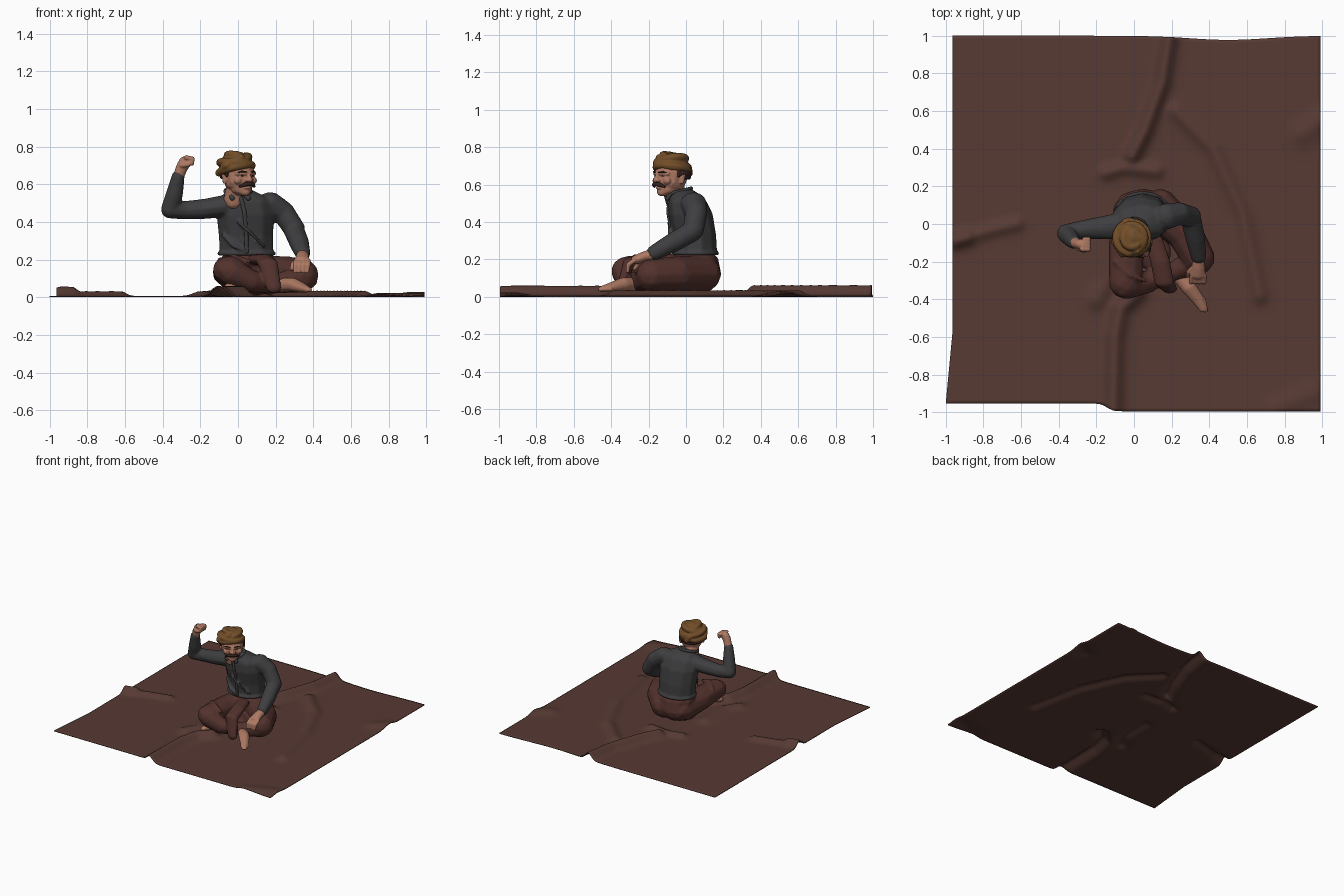
import bpy, bmesh, math
from mathutils import Matrix, Vector


def material(name, rgb):
    m = bpy.data.materials.new(name)
    m.diffuse_color = (*rgb, 1)
    return m


BLANKET = material("blanket brown", (0.095, 0.042, 0.033))
TROUSER = material("trouser maroon", (0.088, 0.032, 0.026))
SHIRT = material("shirt charcoal", (0.048, 0.047, 0.050))
SKIN = material("skin", (0.42, 0.19, 0.125))
CLOTH = material("head wrap ochre", (0.17, 0.077, 0.022))
HAIR = material("dark hair", (0.035, 0.016, 0.012))


def finish(ob, mat):
    """Bake the modifiers, set the colour and smooth shading."""
    dg = bpy.context.evaluated_depsgraph_get()
    me = bpy.data.meshes.new_from_object(ob.evaluated_get(dg))
    ob.modifiers.clear()
    ob.data = me
    me.materials.clear()
    me.materials.append(mat)
    for p in me.polygons:
        p.material_index = 0
        p.use_smooth = True


def sculpt(name, mat, chains, voxel=0.008, smooth=4, frame=Matrix()):
    """Fuse chains of ellipsoids (x, y, z, rx[, ry, rz]) into one soft form."""
    bm = bmesh.new()
    for chain in chains:
        pts = [p if len(p) == 6 else (*p, p[3], p[3]) for p in chain]
        balls = [pts[0]]
        for a, b in zip(pts, pts[1:]):
            gap = (Vector(b[:3]) - Vector(a[:3])).length
            n = max(2, min(12, int(gap / (0.3 * min(a[3:] + b[3:]))) + 1))
            for i in range(1, n + 1):
                balls.append(tuple(u + (v - u) * i / n for u, v in zip(a, b)))
        for b in balls:
            bmesh.ops.create_icosphere(bm, subdivisions=2, radius=1, matrix=frame @
                                       Matrix.Translation(b[:3]) @ Matrix.Diagonal((*b[3:], 1)))
    me = bpy.data.meshes.new(name)
    bm.to_mesh(me)
    bm.free()
    ob = bpy.data.objects.new(name, me)
    bpy.context.collection.objects.link(ob)
    r = ob.modifiers.new("fuse", 'REMESH')
    r.mode = 'VOXEL'
    r.voxel_size = voxel
    s = ob.modifiers.new("soften", 'SMOOTH')
    s.iterations = smooth
    finish(ob, mat)
    return ob


def loop(cx, cy, cz, rx, ry, r, tilt_x=0, tilt_y=0, a0=0, a1=360):
    """A ring-shaped chain, tilted along x and y."""
    out = []
    for i in range(25):
        a = math.radians(a0 + (a1 - a0) * i / 24)
        x, y = rx * math.cos(a), ry * math.sin(a)
        out.append((cx + x, cy + y, cz + tilt_x * x + tilt_y * y, r))
    return out


# Blanket with raised folds: (height, width, path)
FOLDS = [
    (0.055, 0.040, [(0.19, 1.0), (0.15, 0.75), (0.06, 0.5), (-0.01, 0.36)]),
    (0.030, 0.035, [(-0.15, 0.27), (-0.05, 0.30), (0.12, 0.28)]),
    (0.052, 0.045, [(-0.11, -1.0), (-0.10, -0.6), (-0.07, -0.45), (0.02, -0.36)]),
    (0.025, 0.050, [(-0.2, -0.4), (-0.14, -0.3), (-0.14, -0.05)]),
    (0.050, 0.040, [(-0.95, -0.09), (-0.88, -0.07)]),
    (0.025, 0.035, [(-0.88, -0.07), (-0.75, -0.03), (-0.62, 0.0)]),
    (0.028, 0.040, [(0.22, 0.6), (0.42, 0.4), (0.58, 0.05), (0.67, -0.38)]),
    (0.020, 0.060, [(0.99, 0.55), (0.9, 0.48)]),
    (0.015, 0.060, [(0.95, -0.9), (0.75, -0.98)]),
]


def path_distance(p, path):
    best = 9
    for a, b in zip(path, path[1:]):
        a, b = Vector(a), Vector(b)
        t = max(0, min(1, (p - a).dot(b - a) / (b - a).length_squared))
        best = min(best, (p - a - (b - a) * t).length)
    return best


bm = bmesh.new()
bmesh.ops.create_grid(bm, x_segments=110, y_segments=110, size=1)
for v in bm.verts:
    u, w = v.co.x, v.co.y
    left = -0.963 - 0.037 * max(0, -w - 0.6) / 0.4
    front = -0.995 + 0.042 / (1 + math.exp((u + 0.14) * 60))
    back = 1.0 - 0.022 * math.exp(-((u - 0.5) / 0.3) ** 2)
    x = left + (0.99 - left) * (u + 1) / 2
    y = front + (back - front) * (w + 1) / 2
    p = Vector((x, y))
    z = max(h * math.exp(-(path_distance(p, path) / wd) ** 2) for h, wd, path in FOLDS)
    v.co = (x, y, z + 0.007)
me = bpy.data.meshes.new("blanket")
bm.to_mesh(me)
bm.free()
blanket = bpy.data.objects.new("blanket", me)
bpy.context.collection.objects.link(blanket)
sol = blanket.modifiers.new("thickness", 'SOLIDIFY')
sol.thickness = 0.007
finish(blanket, BLANKET)

# Trousers: hips, raised left leg, folded right leg, hanging cloth between
sculpt("trousers", TROUSER, [
    [(0.05, 0.06, 0.12, .15, .13, .105), (0.05, 0.05, 0.20, .15, .125, .05)],
    [(0.00, 0.05, 0.12, .115, .13, .10), (-0.04, -0.12, 0.135, .098, .1, .085),
     (-0.045, -0.30, 0.145, .092, .10, .075)],
    [(-0.03, -0.32, 0.13, .08, .08, .075), (0.07, -0.31, 0.085, .06, .06, .06),
     (0.17, -0.25, 0.07, .05)],
    [(0.14, 0.07, 0.12, .10, .12, .105), (0.27, -0.05, 0.12, .098, .1, .098),
     (0.34, -0.18, 0.115, .09, .09, .09)],
    [(0.34, -0.19, 0.10, .075), (0.22, -0.25, 0.075, .055)],
    [(0.10, -0.08, 0.20, .055, .03, .03), (0.14, -0.2, 0.2, .055, .03, .03),
     (0.16, -0.31, 0.175, .055, .03, .035), (0.19, -0.345, 0.05, .042, .025, .03)],
    [(0.0, 0.0, 0.06, .08, .1, .055), (0.1, -0.15, 0.06, .1, .1, .05)],
    # cloth creases
    [(-0.10, -0.2, 0.2, .012), (-0.02, -0.27, 0.217, .014), (0.06, -0.3, 0.19, .012)],
    [(0.22, 0.0, 0.205, .013), (0.32, -0.1, 0.195, .014), (0.39, -0.17, 0.165, .012)],
])

# Shirt: torso, raised arm, resting arm
sculpt("shirt", SHIRT, [
    [(0.045, 0.05, 0.25, .15, .118, .05), (0.042, 0.045, 0.33, .152, .118, .06),
     (0.04, 0.025, 0.44, .162, .12, .06), (0.035, 0.01, 0.50, .15, .105, .055),
     (0.015, -0.01, 0.545, .09, .075, .035)],
    [(-0.07, -0.01, 0.485, .075, .075, .06), (-0.17, -0.02, 0.47, .06, .062, .055),
     (-0.28, -0.03, 0.462, .05), (-0.36, -0.05, 0.468, .051)],
    [(-0.36, -0.05, 0.47, .05), (-0.337, -0.075, 0.55, .047), (-0.318, -0.098, 0.64, .036)],
    [(0.17, 0.04, 0.50, .07, .072, .06), (0.24, 0.055, 0.45, .062), (0.30, 0.04, 0.36, .058)],
    [(0.30, 0.035, 0.35, .056), (0.325, -0.07, 0.29, .054), (0.343, -0.17, 0.235, .043)],
    # creases and hem
    [(0.0, -0.095, 0.40, .008), (0.08, -0.09, 0.33, .010), (0.14, -0.06, 0.27, .008)],
    [(-0.08, -0.03, 0.33, .010), (-0.02, -0.07, 0.27, .012), (0.04, -0.075, 0.25, .008)],
    loop(0.045, 0.05, 0.232, 0.145, 0.115, 0.012),
])

# Shirt collar and front placket
sculpt("collar", SHIRT, [
    loop(0.0, -0.035, 0.563, 0.068, 0.062, 0.012, 0.0, 0.25, -50, 230),
    [(0.035, -0.085, 0.55, .014, .012, .014), (0.055, -0.10, 0.525, .016, .010, .014)],
    [(-0.035, -0.085, 0.55, .014, .012, .014), (-0.03, -0.105, 0.525, .016, .010, .014)],
], voxel=0.006, smooth=2)
sculpt("placket", SHIRT, [
    [(0.015, -0.093, 0.53, .014, .008, .01), (0.035, -0.098, 0.45, .014, .008, .01),
     (0.043, -0.08, 0.34, .014, .008, .01), (0.045, -0.072, 0.24, .014, .008, .01)],
], voxel=0.006, smooth=2)

# Raised fist
sculpt("raised_fist", SKIN, [
    [(-0.32, -0.095, 0.63, .030), (-0.30, -0.105, 0.685, .033, .028, .03),
     (-0.28, -0.108, 0.72, .036, .028, .03)],
    [(-0.30, -0.13, 0.70, .013), (-0.265, -0.14, 0.705, .014), (-0.25, -0.132, 0.72, .012)],
] + [[(-0.275 + .004 * i, -0.135 + .018 * i, 0.742 - .002 * i, .013),
      (-0.242, -0.135 + .018 * i, 0.735, .013),
      (-0.245, -0.135 + .018 * i, 0.71, .012)] for i in range(4)],
    voxel=0.005, smooth=3)

# Resting hand
sculpt("resting_hand", SKIN, [
    [(0.343, -0.18, 0.225, .033), (0.342, -0.225, 0.215, .036, .035, .026),
     (0.34, -0.265, 0.198, .042, .03, .024)],
    [(0.32, -0.23, 0.2, .018), (0.292, -0.255, 0.175, .014), (0.285, -0.275, 0.15, .011)],
] + [[(0.308 + .022 * i, -0.275, 0.195, .013), (0.304 + .023 * i, -0.308, 0.172, .013),
      (0.302 + .022 * i, -0.312, 0.135, .010)] for i in range(4)],
    voxel=0.005, smooth=3)

# Bare feet
sculpt("front_foot", SKIN, [
    [(0.235, -0.275, 0.065, .038), (0.29, -0.335, 0.066, .042, .042, .038),
     (0.34, -0.40, 0.05, .034, .034, .026), (0.365, -0.445, 0.042, .024, .024, .017)],
] + [[(0.345 + .009 * i, -0.425 + .008 * i, 0.042, .011),
      (0.358 + .009 * i, -0.455 - .007 * i + .006 * i * i * .3, 0.038, .0095)] for i in range(4)],
    voxel=0.005, smooth=3)
sculpt("tucked_foot", SKIN, [
    [(0.03, -0.30, 0.06, .035), (-0.03, -0.325, 0.06, .03, .04, .032),
     (-0.06, -0.36, 0.045, .022, .025, .02)],
], voxel=0.006, smooth=3)

# Head, turned towards its left
HEAD = Matrix.Translation((0.0, -0.075, 0.635)) @ Matrix.Rotation(math.radians(36), 4, 'Z')
features = [
    [(0, 0.0, 0.03, .086, .095, .085), (0, -0.01, -0.02, .080, .088, .06)],
    [(0, -0.03, -0.055, .060, .058, .042), (0, -0.068, -0.078, .028, .024, .02)],
    [(0, 0.02, -0.06, .055), (0, 0.035, -0.12, .058)],
    [(0, -.093, .02, .010), (0, -.110, -.012, .013)],
    [(0, -.080, -.053, .028, .02, .010)],
]
for s in (-1, 1):
    features += [
        [(s * .016, -.102, -.013, .010)],
        [(s * .048, -.068, -.015, .024, .02, .022)],
        [(s * .015, -.09, .024, .012), (s * .055, -.070, .022, .012)],
        [(s * .086, .012, .02, .010, .018, .018), (s * .084, .006, -.02, .010, .012, .014)],
    ]
sculpt("head", SKIN, features, 0.0045, 3, HEAD)

# Moustache, brows, eyes and hair
hair = [loop(0, 0.012, 0.025, 0.082, 0.085, 0.016, 0, 0, -5, 185),
        loop(0, 0.012, 0.005, 0.074, 0.082, 0.014, 0, 0, 20, 160)]
for s in (-1, 1):
    hair += [[(0, -.106, -.033, .011), (s * .025, -.1, -.036, .012),
              (s * .047, -.082, -.047, .007)],
             [(s * .016, -.1, .03, .005), (s * .04, -.091, .033, .006), (s * .06, -.072, .026, .005)],
             [(s * .034, -.087, .010, .010, .006, .004)],
             [(s * .084, -.015, .02, .007, .012, .02)]]
sculpt("facial_hair", HAIR, hair, 0.004, 1, HEAD)

# Wrapped cloth on the head: dome plus crossing bands
cx, cy, cz = -0.012, -0.074, 0.70
sculpt("head_wrap", CLOTH, [
    [(cx, cy, 0.705, .092, .092, .06), (cx + .005, cy, 0.722, .08, .08, .052)],
    loop(cx, cy, 0.682, 0.086, 0.085, 0.021, 0.22, -0.12),
    loop(cx, cy, 0.705, 0.084, 0.083, 0.021, -0.12, -0.15),
    loop(cx, cy, 0.728, 0.068, 0.070, 0.022, 0.25, 0.15),
    loop(cx, cy, 0.748, 0.045, 0.05, 0.020, -0.15, -0.2),
    [(cx - .09, cy - .02, 0.66, .02), (cx - .05, cy - .085, 0.70, .02),
     (cx + .03, cy - .07, 0.745, .018)],
    [(cx - .03, cy + .085, 0.69, .022), (cx - .01, cy + .092, 0.66, .02)],
], 0.0055, 3)
